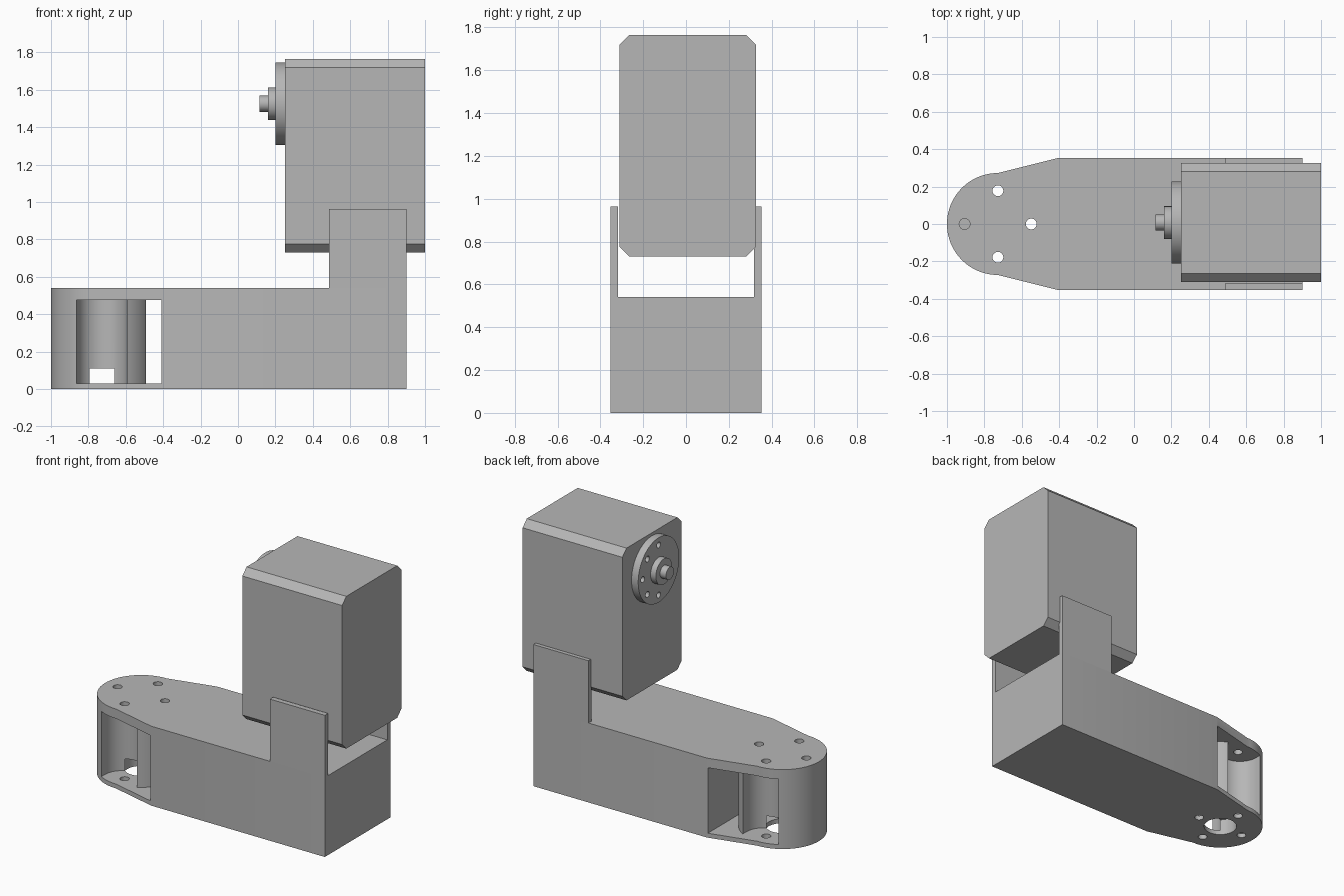
import bpy
import bmesh
from math import sin, cos, pi, radians
from mathutils import Matrix

cube = bpy.data.objects.get("Cube")
if cube:
    bpy.data.objects.remove(cube, do_unlink=True)

grey = bpy.data.materials.new("plain grey")
grey.use_nodes = True
grey.diffuse_color = (0.47, 0.47, 0.47, 1)
grey.node_tree.nodes["Principled BSDF"].inputs["Base Color"].default_value = grey.diffuse_color

Z_AXIS = Matrix.Identity(4)
X_AXIS = Matrix(((0, 0, 1, 0), (1, 0, 0, 0), (0, 1, 0, 0), (0, 0, 0, 1)))  # (u, v, w) -> (w, u, v)
Y_AXIS = Matrix(((1, 0, 0, 0), (0, 0, 1, 0), (0, 1, 0, 0), (0, 0, 0, 1)))  # (u, v, w) -> (u, w, v)


def arc(cx, cy, r, start, end, n):
    return [(cx + r * cos(start + (end - start) * i / n),
             cy + r * sin(start + (end - start) * i / n)) for i in range(n + 1)]


def circle(cx, cy, r, n=32):
    return arc(cx, cy, r, 0, 2 * pi, n)[:-1]


def rect(x0, x1, y0, y1):
    return [(x0, y0), (x1, y0), (x1, y1), (x0, y1)]


def prism(name, profile, low, high, axes=Z_AXIS):
    """Extrude a closed profile from low to high along the third axis."""
    bm = bmesh.new()
    face = bm.faces.new([bm.verts.new((u, v, low)) for u, v in profile])
    top = bmesh.ops.extrude_face_region(bm, geom=[face])["geom"]
    bmesh.ops.translate(bm, vec=(0, 0, high - low),
                        verts=[g for g in top if isinstance(g, bmesh.types.BMVert)])
    bm.transform(axes)
    bmesh.ops.recalc_face_normals(bm, faces=bm.faces)
    mesh = bpy.data.meshes.new(name)
    bm.to_mesh(mesh)
    bm.free()
    mesh.materials.append(grey)
    obj = bpy.data.objects.new(name, mesh)
    bpy.context.collection.objects.link(obj)
    return obj


def cut(obj, cutters):
    """Subtract the cutters, keep the result and drop the cutters."""
    for c in cutters:
        c.hide_render = True
        mod = obj.modifiers.new("cut", 'BOOLEAN')
        mod.operation = 'DIFFERENCE'
        mod.solver = 'EXACT'
        mod.object = c
    graph = bpy.context.evaluated_depsgraph_get()
    mesh = bpy.data.meshes.new_from_object(obj.evaluated_get(graph))
    obj.modifiers.clear()
    obj.data = mesh
    for c in cutters:
        bpy.data.objects.remove(c, do_unlink=True)


# Dimensions of the rounded end
PX, R = -0.7275, 0.2725
HALF, TOP = 0.353, 0.54
LOW, HIGH = 0.03, 0.475
screws = [(PX + 0.178 * cos(a), 0.178 * sin(a)) for a in (0, pi / 2, pi, 3 * pi / 2)]

# Arm: tapered block with a rounded nose, opened up between two plates
outline = arc(PX, 0, R, pi / 2, 3 * pi / 2, 40)
outline += [(-0.405, -HALF), (0.9, -HALF), (0.9, HALF), (-0.405, HALF)]
arm = prism("arm_body", outline, 0, TOP)
cutters = [prism("window_cutter", rect(-1.2, -0.41, -0.6, 0.6), LOW, HIGH),
           prism("bore_cutter", circle(PX, 0, 0.105, 40), -0.1, 0.11)]
cutters += [prism("screw_cutter", circle(x, y, 0.029, 24), -0.1, 0.7) for x, y in screws]
cut(arm, cutters)

# Hub between the plates: four rounded pockets leave a cross of pillars
hub = prism("hub_pillars", circle(PX, 0, R, 80), LOW, HIGH)
cutters = [prism("bore_cutter", circle(PX, 0, 0.105, 40), -0.1, 0.11)]
for k in range(4):
    pocket = arc(0.198, 0, 0.135, pi / 2, 3 * pi / 2, 24) + [(0.5, -0.135), (0.5, 0.135)]
    place = Matrix.Translation((PX, 0, 0)) @ Matrix.Rotation(k * pi / 2, 4, 'Z')
    cutters.append(prism("pocket_cutter", pocket, -0.1, 0.7, place))
cut(hub, cutters)

# Ears that hold the motor, each with two bolt holes
ears = []
for side, y0, y1 in (("left_side", 0.318, HALF), ("right_side", -HALF, -0.318)):
    ear = prism("bracket_ear_" + side, rect(0.487, 0.9, TOP, 0.963), y0, y1, Y_AXIS)
    cut(ear, [prism("bolt_cutter", circle(x, 0.895, 0.035), y0 - 0.1, y1 + 0.1, Y_AXIS)
              for x in (0.562, 0.825)])
    ears.append(ear)

# Motor housing with chamfered long edges
Y0, Y1, Z0, Z1, C = -0.31, 0.327, 0.73, 1.765, 0.045
profile = [(Y0 + C, Z0), (Y1 - C, Z0), (Y1, Z0 + C), (Y1, Z1 - C),
           (Y1 - C, Z1), (Y0 + C, Z1), (Y0, Z1 - C), (Y0, Z0 + C)]
motor = prism("motor_housing", profile, 0.25, 1.0, X_AXIS)

# Output flange with a ring of holes, boss and shaft
AY, AZ = 0.008, 1.525
flange = prism("output_flange", circle(AY, AZ, 0.22, 64), 0.2, 0.25, X_AXIS)
cut(flange, [prism("flange_hole_cutter",
                   circle(AY + 0.17 * cos(k * pi / 4), AZ + 0.17 * sin(k * pi / 4), 0.02, 16),
                   0.1, 0.3, X_AXIS) for k in range(8)])
boss = prism("output_boss", circle(AY, AZ, 0.087, 40), 0.16, 0.2, X_AXIS)
shaft = prism("output_shaft", circle(AY, AZ, 0.043), 0.115, 0.16, X_AXIS)

# Smooth the round walls, keep edges sharp
for o in bpy.context.view_layer.objects:
    o.select_set(False)
for o in [arm, hub, flange, boss, shaft] + ears:
    o.select_set(True)
bpy.context.view_layer.objects.active = arm
bpy.ops.object.shade_smooth_by_angle(angle=radians(25))
